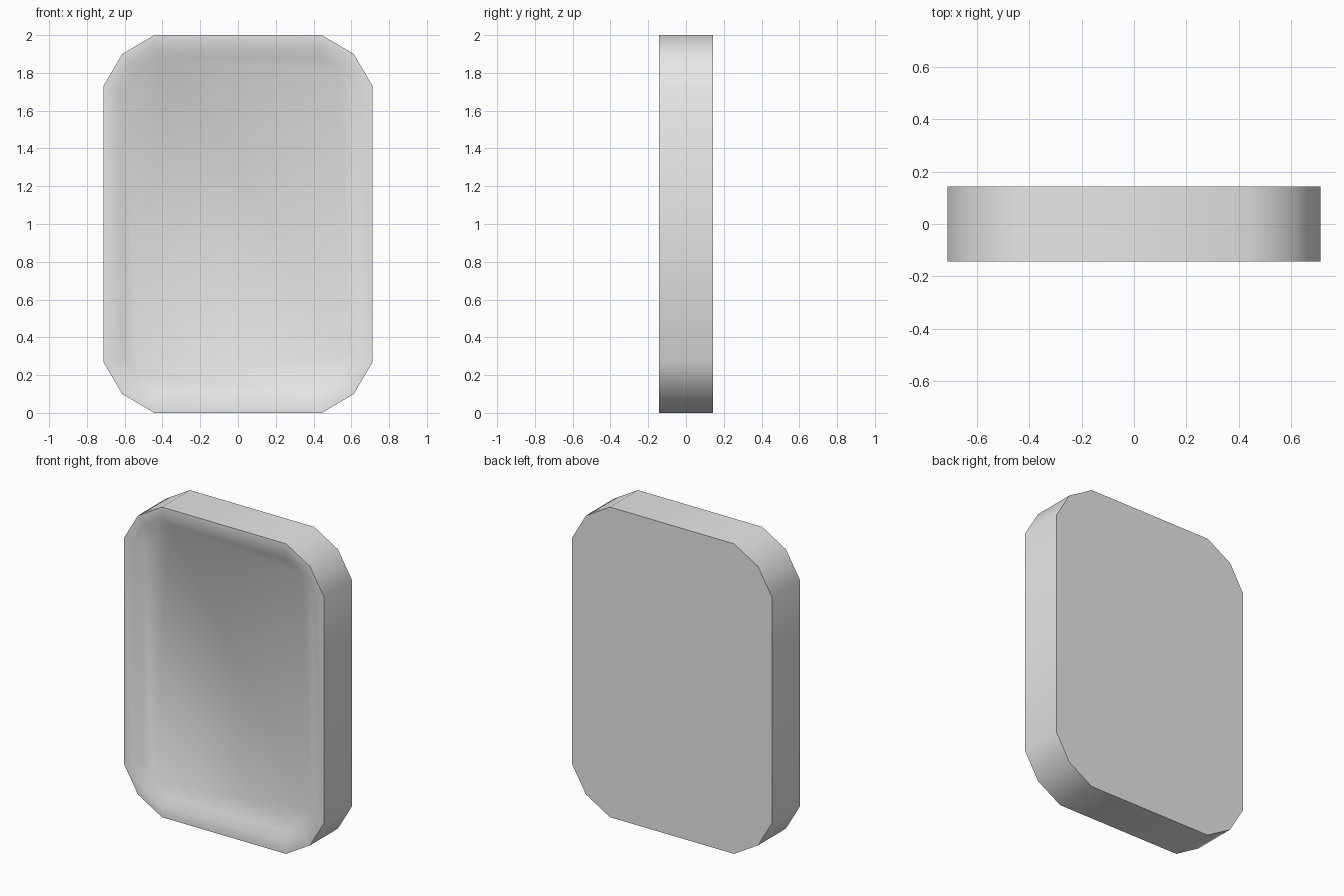
import bpy, bmesh, math

cube = bpy.data.objects.get("Cube")
if cube:
    bpy.data.objects.remove(cube, do_unlink=True)

HALF_DEPTH = 0.143
RECESS = 0.036


def corner_outline(corner):
    """Mirror one corner's points into a full closed outline."""
    upper = corner + [(-x, z) for x, z in reversed(corner)]
    return upper + [(-x, -z) for x, z in upper]


def add_ring(bm, corner, y):
    return [bm.verts.new((x, y, z + 1)) for x, z in corner_outline(corner)]


def bridge(bm, a, b):
    n = len(a)
    for i in range(n):
        j = (i + 1) % n
        bm.faces.new((a[i], a[j], b[j], b[i]))


# Corner points, from the side edge round to the top edge
outer = [(0.713, 0.73), (0.613, 0.90), (0.443, 1.0)]
lip = [(0.645, 0.73), (0.573, 0.858), (0.443, 0.93)]
floor = [(0.60, 0.692), (0.532, 0.812), (0.412, 0.88)]

# Slab with a raised rim and bevelled recess
bm = bmesh.new()
rings = [add_ring(bm, outer, HALF_DEPTH),
         add_ring(bm, outer, -HALF_DEPTH),
         add_ring(bm, lip, -HALF_DEPTH),
         add_ring(bm, floor, -HALF_DEPTH + RECESS)]
for a, b in zip(rings, rings[1:]):
    bridge(bm, a, b)
bm.faces.new(rings[0])
bm.faces.new(rings[-1])
bmesh.ops.recalc_face_normals(bm, faces=bm.faces)

mesh = bpy.data.meshes.new("recessed_panel")
bm.to_mesh(mesh)
bm.free()
panel = bpy.data.objects.new("recessed_panel", mesh)
bpy.context.collection.objects.link(panel)

# Plain grey finish
grey = bpy.data.materials.new("light_grey")
grey.use_nodes = True
colour = (0.8, 0.8, 0.8, 1)
grey.diffuse_color = colour
for node in grey.node_tree.nodes:
    if node.type == 'BSDF_PRINCIPLED':
        node.inputs["Base Color"].default_value = colour
mesh.materials.append(grey)

# Rounded corners shade smoothly, rim edges stay crisp
bpy.ops.object.select_all(action='DESELECT')
panel.select_set(True)
bpy.context.view_layer.objects.active = panel
bpy.ops.object.shade_smooth_by_angle(angle=math.radians(35))
